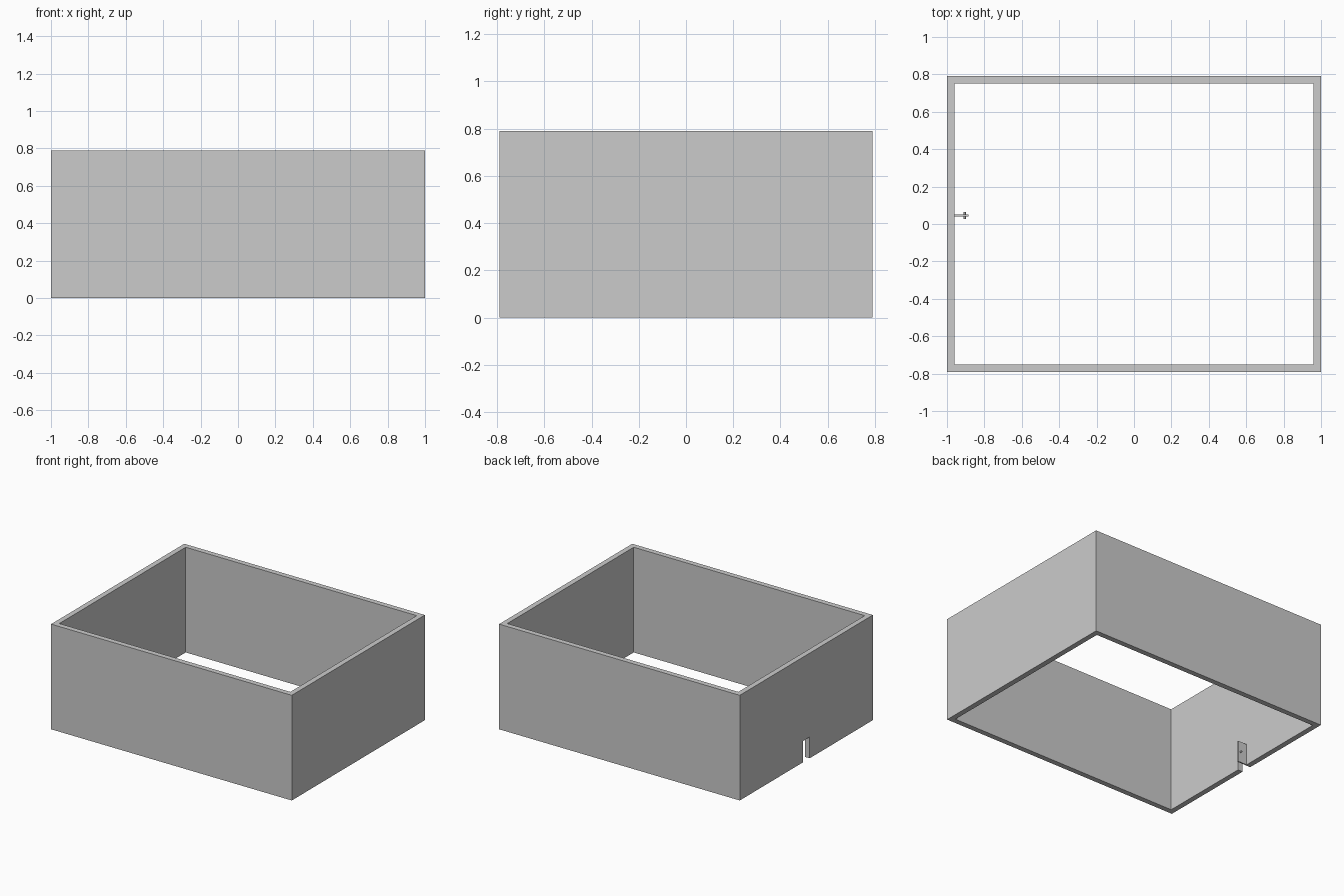
import bpy
from math import pi

if "Cube" in bpy.data.objects:
    bpy.data.objects.remove(bpy.data.objects["Cube"])

W, D, H, T = 1.0, 0.79, 0.79, 0.04      # half width, half depth, height, wall thickness
DOOR_W, DOOR_H = 0.08, 0.16


def box(name, lo, hi):
    bpy.ops.mesh.primitive_cube_add(size=1, location=[(a + b) / 2 for a, b in zip(lo, hi)])
    ob = bpy.context.object
    ob.name = name
    ob.scale = [b - a for a, b in zip(lo, hi)]
    bpy.ops.object.transform_apply(location=False, rotation=False, scale=True)
    return ob


def cut(target, cutter):
    mod = target.modifiers.new("cut", 'BOOLEAN')
    mod.operation = 'DIFFERENCE'
    mod.solver = 'EXACT'
    mod.object = cutter
    bpy.context.view_layer.objects.active = target
    bpy.ops.object.modifier_apply(modifier=mod.name)
    bpy.data.objects.remove(cutter, do_unlink=True)


# Open rectangular room with a doorway in the left wall
walls = box("walls", (-W, -D, 0), (W, D, H))
cut(walls, box("room_space", (-W + T, -D + T, -0.1), (W - T, D - T, H + 0.1)))
cut(walls, box("doorway_space", (-W - 0.1, -DOOR_W / 2, -0.1),
               (-W + T + 0.1, DOOR_W / 2, DOOR_H)))

# Door standing open into the room
DOOR_Y = 0.046
box("door", (-W + T, DOOR_Y - 0.005, 0), (-W + T + 0.075, DOOR_Y + 0.005, DOOR_H))

# Round handle on each face of the door
for side, name in ((-1, "outer_handle"), (1, "inner_handle")):
    bpy.ops.mesh.primitive_cylinder_add(
        vertices=16, radius=0.006, depth=0.015, rotation=(pi / 2, 0, 0),
        location=(-0.905, DOOR_Y + side * 0.0115, DOOR_H / 2))
    bpy.context.object.name = name
    bpy.ops.object.shade_smooth_by_angle()
